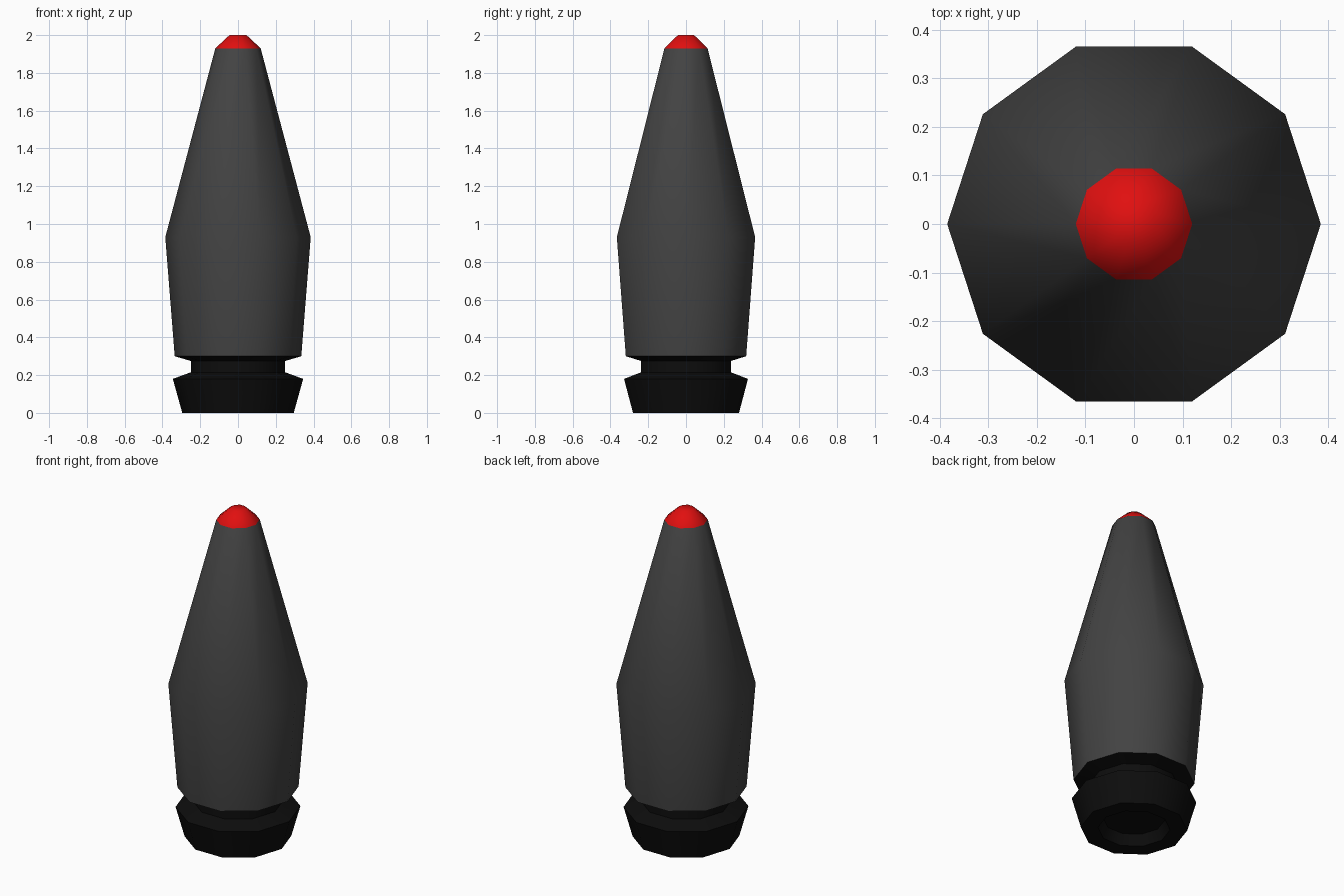
import bpy, bmesh, math

if "Cube" in bpy.data.objects:
    bpy.data.objects.remove(bpy.data.objects["Cube"])

SIDES = 10


def material(name, rgb):
    m = bpy.data.materials.new(name)
    m.diffuse_color = (*rgb, 1.0)
    m.use_nodes = True
    m.node_tree.nodes["Principled BSDF"].inputs["Base Color"].default_value = m.diffuse_color
    return m


black = material("black casing", (0.004, 0.004, 0.004))
grey = material("dark grey shell", (0.055, 0.055, 0.055))
red = material("red tip", (0.75, 0.005, 0.005))

# (radius, height) from the recessed base up to the flat nose
profile = [(0.17, 0.06), (0.20, 0.0), (0.295, 0.0), (0.345, 0.18),
           (0.25, 0.215), (0.25, 0.275), (0.335, 0.30),
           (0.385, 0.93), (0.12, 1.93), (0.045, 2.0)]

bm = bmesh.new()
rings = []
for r, z in profile:
    rings.append([bm.verts.new((r * math.cos(a), r * math.sin(a), z))
                  for a in (i * math.tau / SIDES for i in range(SIDES))])
for lo, hi in zip(rings, rings[1:]):
    for i in range(SIDES):
        j = (i + 1) % SIDES
        bm.faces.new((lo[i], lo[j], hi[j], hi[i]))
bm.faces.new(rings[0][::-1])
bm.faces.new(rings[-1])

# Casing, shell and tip colours by height
for f in bm.faces:
    z = f.calc_center_median().z
    f.material_index = 0 if z < 0.30 else (1 if z < 1.93 else 2)

mesh = bpy.data.meshes.new("bullet")
bm.to_mesh(mesh)
bm.free()
for m in (black, grey, red):
    mesh.materials.append(m)
bullet = bpy.data.objects.new("bullet", mesh)
bpy.context.collection.objects.link(bullet)

# Soft body, crisp groove and base
bpy.context.view_layer.objects.active = bullet
bullet.select_set(True)
bpy.ops.object.shade_smooth_by_angle(angle=math.radians(50))
